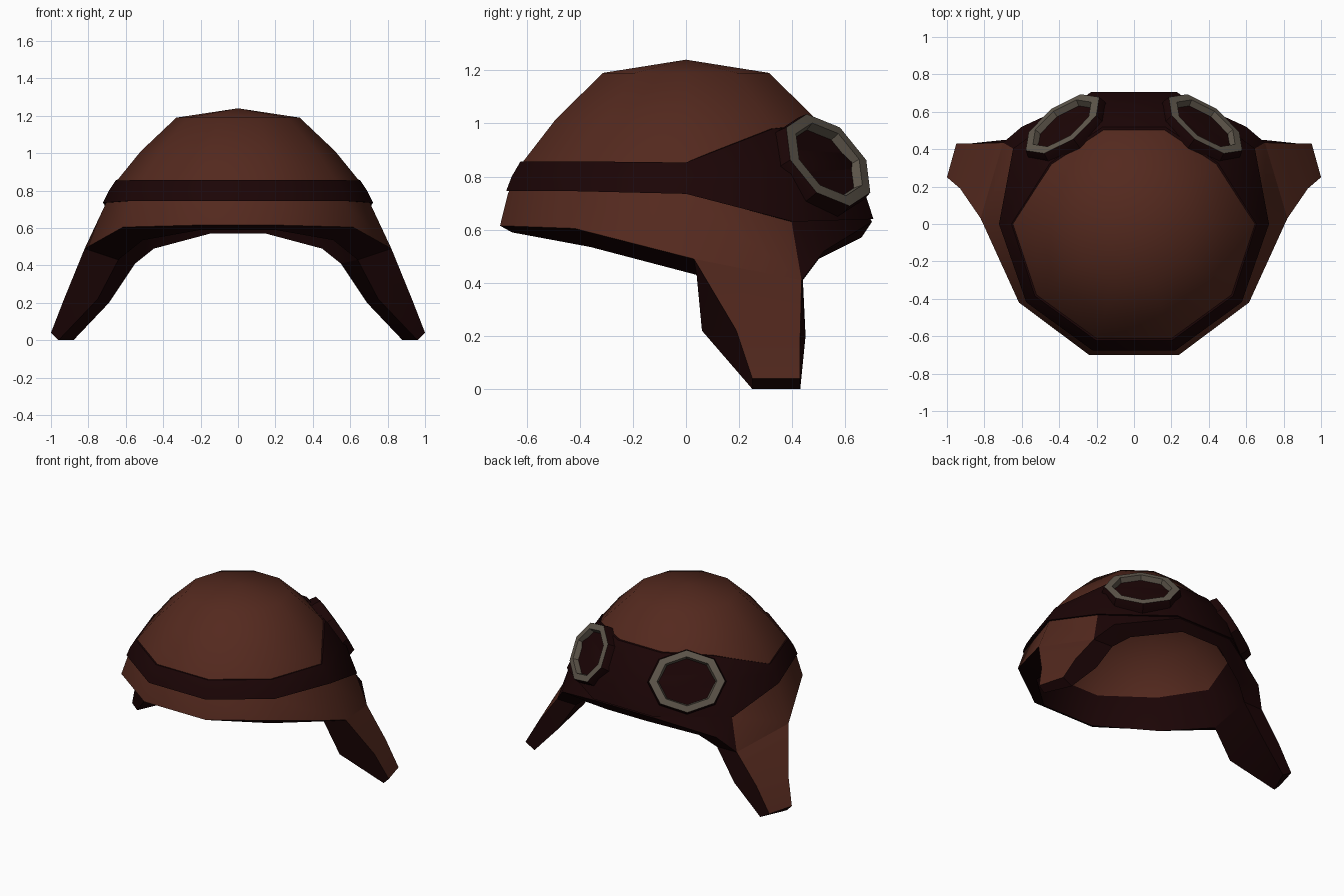
import bpy, bmesh
from math import sin, cos, radians
from mathutils import Vector

if "Cube" in bpy.data.objects:
    bpy.data.objects.remove(bpy.data.objects["Cube"])


def material(name, rgb):
    m = bpy.data.materials.new(name)
    m.use_nodes = True
    m.diffuse_color = (*rgb, 1)
    bsdf = m.node_tree.nodes["Principled BSDF"]
    bsdf.inputs["Base Color"].default_value = (*rgb, 1)
    bsdf.inputs["Roughness"].default_value = 0.8
    return m


LEATHER, TRIM, METAL = 0, 1, 2
MATERIALS = [material("brown leather", (0.088, 0.022, 0.013)),
             material("dark leather", (0.011, 0.0014, 0.0017)),
             material("grey metal", (0.113, 0.094, 0.071))]


def loft(name, rows, paint, skip=(), cap=None, smooth=45):
    """Join closed rings of equal length; paint(row, column) picks the material."""
    bm = bmesh.new()
    rings = [[bm.verts.new(p) for p in row] for row in rows]
    n = len(rings[0])
    for r in range(len(rings) - 1):
        for c in range(n):
            if (r, c) in skip:
                continue
            d = (c + 1) % n
            face = bm.faces.new((rings[r][c], rings[r][d], rings[r + 1][d], rings[r + 1][c]))
            face.material_index = paint(r, c)
    if cap is not None:
        bm.faces.new(rings[-1]).material_index = cap
    bmesh.ops.remove_doubles(bm, verts=bm.verts[:], dist=0.0005)
    bmesh.ops.recalc_face_normals(bm, faces=bm.faces[:])
    mesh = bpy.data.meshes.new(name)
    bm.to_mesh(mesh)
    bm.free()
    for m in MATERIALS:
        mesh.materials.append(m)
    obj = bpy.data.objects.new(name, mesh)
    bpy.context.collection.objects.link(obj)
    bpy.ops.object.select_all(action='DESELECT')
    obj.select_set(True)
    bpy.context.view_layer.objects.active = obj
    bpy.ops.object.shade_smooth_by_angle(angle=radians(smooth))


def full(half):
    return half + [(-x, y, z) for x, y, z in reversed(half)]


def polar(angle, r, z):
    return (r * cos(radians(angle)), r * sin(radians(angle)), z)


# Ring angles on the left half; the fourth is doubled where the rim has an extra corner
ANGLES = [-72, -36, 0, 36, 72]
SHELL_ANGLES = [-72, -36, 0, 36, 36, 72]
LOW_ANGLES = [-72, -36, 0, 32, 72]


def ring(r, z):
    return full([polar(a, r, z) for a in SHELL_ANGLES])


# Cap shell: outer dome, wall, rim, lining wall, inner dome
corner = polar(32, .75, .63)
wall = full([polar(a, .705, .735) for a in ANGLES[:3]] + [corner, corner, polar(72, .72, .66)])
rim_out = [(.24, -.70, .615), (.615, -.42, .605), (.82, .03, .49),
           (.70, .435, .41), (.60, .52, .52), (.21, .70, .63)]
rim_in = [(.20, -.655, .59), (.51, -.36, .535), (.64, .04, .43),
          (.55, .44, .41), (.45, .50, .49), (.15, .66, .57)]
lining = full([polar(a, .62, z) for a, z in zip(SHELL_ANGLES, (.78, .78, .72, .75, .75, .77))])
rows = [ring(0, 1.24), ring(.33, 1.19), ring(.52, 1.01), ring(.65, .85), wall,
        full(rim_out), full(rim_in),
        lining, ring(.50, .98), ring(.315, 1.15), ring(0, 1.2)]


def paint_shell(r, c):
    if r in (5, 6) or (r == 4 and 3 <= c <= 7):
        return TRIM
    return LEATHER


loft("cap_shell", rows, paint_shell, skip={(5, 2), (5, 8)})

# Ear flaps hanging from the rim
flap = [[rim_out[2], rim_out[3], rim_in[3], rim_in[2]],
        [(.93, .19, .22), (.85, .43, .21), (.69, .45, .20), (.75, .06, .22)],
        [(1.0, .25, .04), (.95, .43, .04), (.88, .43, 0), (.96, .25, 0)]]
for side, name in ((1, "left_ear_flap"), (-1, "right_ear_flap")):
    loft(name, [[(side * x, y, z) for x, y, z in row] for row in flap],
         lambda r, c: LEATHER if c == 0 else TRIM, cap=TRIM)

# Goggle strap, widening towards the goggles
low = [(.712, .745), (.712, .745), (.722, .735), (.762, .63), (.742, .64)]
mid = [(.69, .80), (.69, .80), (.69, .80), (.672, .855), (.668, .855)]
top = [(.655, .857), (.655, .857), (.655, .853), (.555, .98), (.545, 1.0)]


def strap_ring(angles, profile, inset=0):
    return full([polar(a, r - inset, z) for a, (r, z) in zip(angles, profile)])


loft("goggle_strap", [strap_ring(LOW_ANGLES, low, .03), strap_ring(LOW_ANGLES, low),
                      strap_ring(ANGLES, mid), strap_ring(ANGLES, top),
                      strap_ring(ANGLES, top, .03)], lambda r, c: TRIM)

# Goggles: dark housing, metal face ring, sunken lens
turn, tilt = radians(54), radians(30)
normal = Vector((cos(turn) * cos(tilt), sin(turn) * cos(tilt), sin(tilt)))
across = Vector((-sin(turn), cos(turn), 0))
up = normal.cross(across)
centre = Vector((.38, .532, .86))


def octagon(scale, depth, side):
    points = []
    for i in range(8):
        a = radians(45 * i)
        p = centre + across * (.243 * scale * cos(a)) + up * (.2 * scale * sin(a)) + normal * depth
        points.append((side * p.x, p.y, p.z))
    return points


GOGGLE = [(1.0, -.14), (1.04, -.035), (1.0, .005), (.79, .01), (.74, -.025)]
for side, name in ((1, "left_goggle"), (-1, "right_goggle")):
    loft(name, [octagon(s, d, side) for s, d in GOGGLE],
         lambda r, c: METAL if r >= 2 else TRIM, cap=TRIM, smooth=25)
